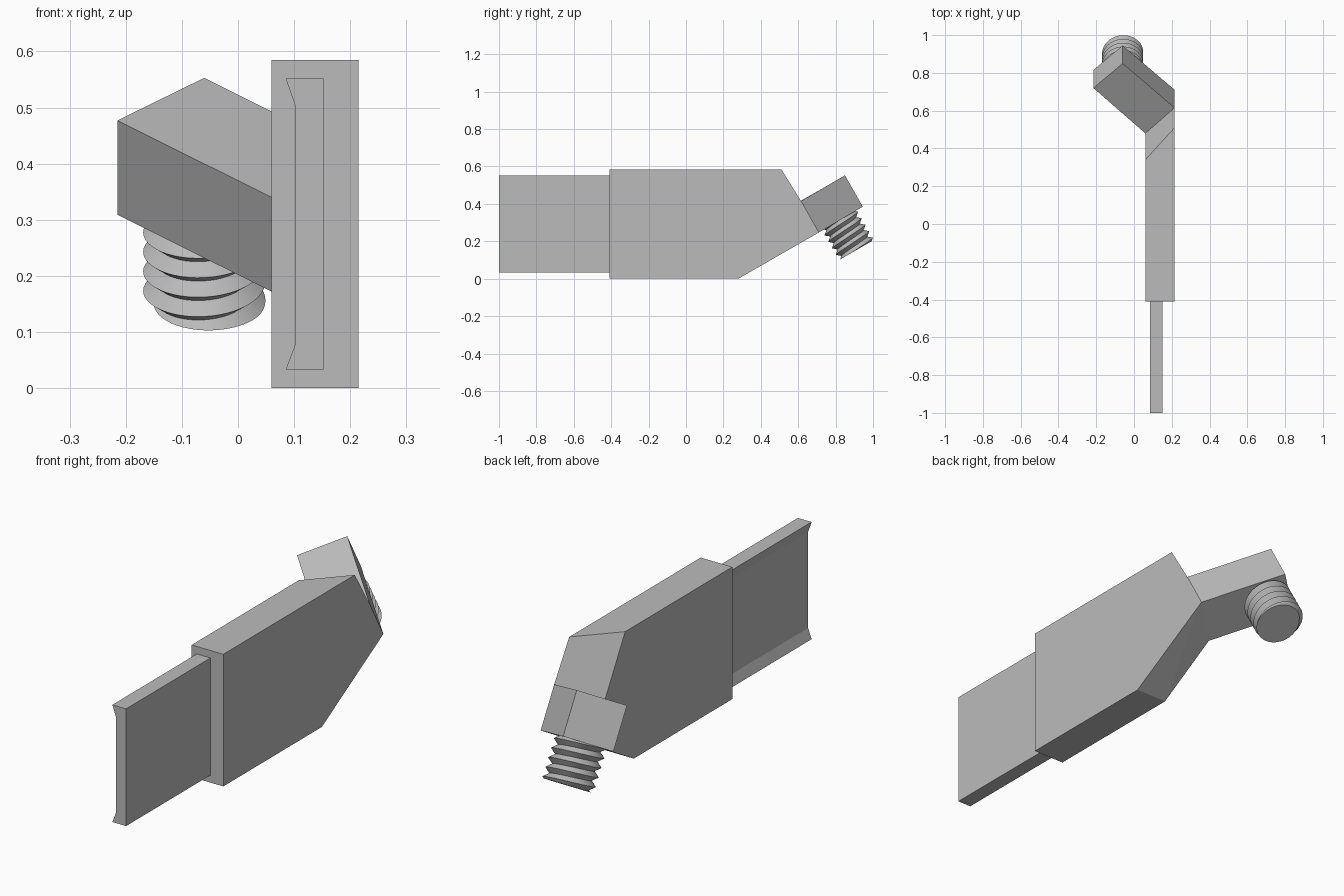
import bpy, bmesh, math
from mathutils import Vector

if "Cube" in bpy.data.objects:
    bpy.data.objects.remove(bpy.data.objects["Cube"])

steel = bpy.data.materials.new("grey_steel")
steel.diffuse_color = (0.5, 0.5, 0.5, 1)
steel.use_nodes = True
steel.node_tree.nodes["Principled BSDF"].inputs["Base Color"].default_value = steel.diffuse_color


def finish(name, bm, smooth=None):
    """Turn a bmesh into a named object."""
    bmesh.ops.recalc_face_normals(bm, faces=bm.faces)
    mesh = bpy.data.meshes.new(name)
    bm.to_mesh(mesh)
    bm.free()
    mesh.materials.append(steel)
    obj = bpy.data.objects.new(name, mesh)
    bpy.context.collection.objects.link(obj)
    if smooth:
        bpy.context.view_layer.objects.active = obj
        obj.select_set(True)
        bpy.ops.object.shade_smooth_by_angle(angle=math.radians(smooth))
        obj.select_set(False)
    return obj


def loft(name, loop_a, loop_b, split=()):
    """Bridge two matching outlines; sides listed in split become two triangles."""
    bm = bmesh.new()
    a = [bm.verts.new(p) for p in loop_a]
    b = [bm.verts.new(p) for p in loop_b]
    bm.faces.new(a)
    bm.faces.new(b[::-1])
    n = len(a)
    for i in range(n):
        j = (i + 1) % n
        if i in split:
            bm.faces.new((a[i], b[i], b[j]))
            bm.faces.new((a[i], b[j], a[j]))
        else:
            bm.faces.new((a[i], b[i], b[j], a[j]))
    return finish(name, bm)


# Flat shank body, with its far end cut obliquely to meet the head
left = [(-0.41, 0), (0.28, 0), (0.575, 0.172), (0.48, 0.34), (0.34, 0.585), (-0.41, 0.585)]
right = [(-0.41, 0), (0.28, 0), (0.71, 0.247), (0.615, 0.415), (0.51, 0.585), (-0.41, 0.585)]
loft("body", [(0.06, y, z) for y, z in left], [(0.215, y, z) for y, z in right], split=(1,))

# Thin blade with flared upper and lower edges
blade = [(0.085, 0.552), (0.152, 0.552), (0.152, 0.033),
         (0.085, 0.033), (0.102, 0.078), (0.102, 0.503)]
loft("blade", [(x, -1, z) for x, z in blade], [(x, -0.41, z) for x, z in blade])

# Tilted head block
drop = Vector((0, 0.095, -0.168))
top = [Vector(p) for p in ((-0.215, 0.72, 0.477), (-0.06, 0.85, 0.553),
                           (0.215, 0.615, 0.415), (0.06, 0.48, 0.34))]
loft("head", top, [p + drop for p in top])

# Threaded stud: a helical strip of crests and roots, clipped square at both ends
CREST, ROOT, PITCH, SEG = 0.109, 0.086, 0.04, 48
START, END = -0.004, 0.183
centre = Vector((-0.06, 0.82, 0.312))
axis = Vector((0, 0.5, -math.sqrt(3) / 2))
side = Vector((1, 0, 0))
up = axis.cross(side)


def stud_point(turn, offset):
    """Point on the thread; turn is the angle in revolutions."""
    s = min(max((turn + offset) * PITCH, START), END)
    phase = (s / PITCH - turn) % 1
    r = ROOT + (CREST - ROOT) * (1 - abs(2 * phase - 1))
    a = turn * 2 * math.pi
    return centre + axis * s + (side * math.cos(a) + up * math.sin(a)) * r


bm = bmesh.new()
rows = [k / 2 for k in range(-6, 14)]
for i in range(SEG):
    t0, t1 = i / SEG, (i + 1) / SEG
    for lo, hi in zip(rows, rows[1:]):
        bm.faces.new([bm.verts.new(stud_point(t, o))
                      for t, o in ((t0, lo), (t1, lo), (t1, hi), (t0, hi))])
bmesh.ops.remove_doubles(bm, verts=bm.verts, dist=1e-5)
bmesh.ops.holes_fill(bm, edges=[e for e in bm.edges if e.is_boundary], sides=0)
finish("threaded_stud", bm, smooth=30)
